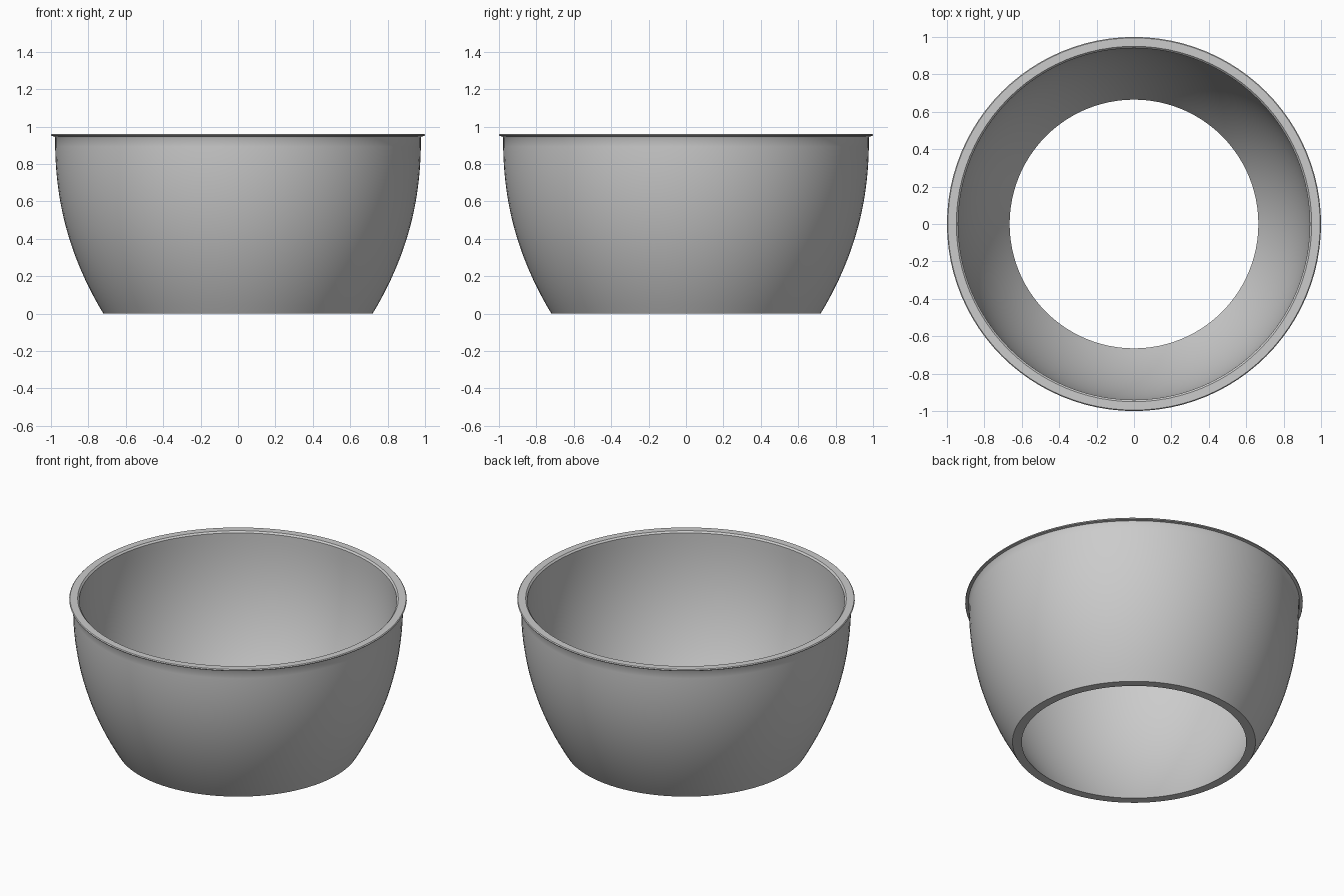
import bpy, bmesh, math

cube = bpy.data.objects.get("Cube")
if cube:
    bpy.data.objects.remove(cube, do_unlink=True)

clay = bpy.data.materials.new("light grey")
clay.use_nodes = True
grey = (0.6, 0.6, 0.6, 1)
clay.diffuse_color = grey
clay.node_tree.nodes["Principled BSDF"].inputs["Base Color"].default_value = grey


def lathe(name, profile, steps=96):
    """Spin a closed (radius, height) loop around the vertical axis."""
    bm = bmesh.new()
    rings = []
    for i in range(steps):
        a = 2 * math.pi * i / steps
        rings.append([bm.verts.new((r * math.cos(a), r * math.sin(a), z)) for r, z in profile])
    count = len(profile)
    for i, ring in enumerate(rings):
        after = rings[(i + 1) % steps]
        for j in range(count):
            k = (j + 1) % count
            bm.faces.new((ring[j], after[j], after[k], ring[k]))
    bmesh.ops.recalc_face_normals(bm, faces=bm.faces)
    mesh = bpy.data.meshes.new(name)
    bm.to_mesh(mesh)
    bm.free()
    obj = bpy.data.objects.new(name, mesh)
    bpy.context.collection.objects.link(obj)
    mesh.materials.append(clay)
    bpy.ops.object.select_all(action="DESELECT")
    obj.select_set(True)
    bpy.context.view_layer.objects.active = obj
    bpy.ops.object.shade_smooth_by_angle(angle=math.radians(35))
    return obj


def wall(base, top, height, steps=20):
    """Curve that leans out at the base and becomes upright at the top."""
    return [(top - (top - base) * (1 - i / steps) ** 2.2, height * i / steps)
            for i in range(steps + 1)]


# Open-bottomed bowl: outer wall, thin flared lip, inner wall
outer = wall(0.72, 0.978, 0.94)
lip = [(0.982, 0.947), (0.998, 0.95), (1.0, 0.955), (0.995, 0.96), (0.95, 0.96)]
inner = wall(0.665, 0.94, 0.95)[::-1]
lathe("bowl", outer + lip + inner)
